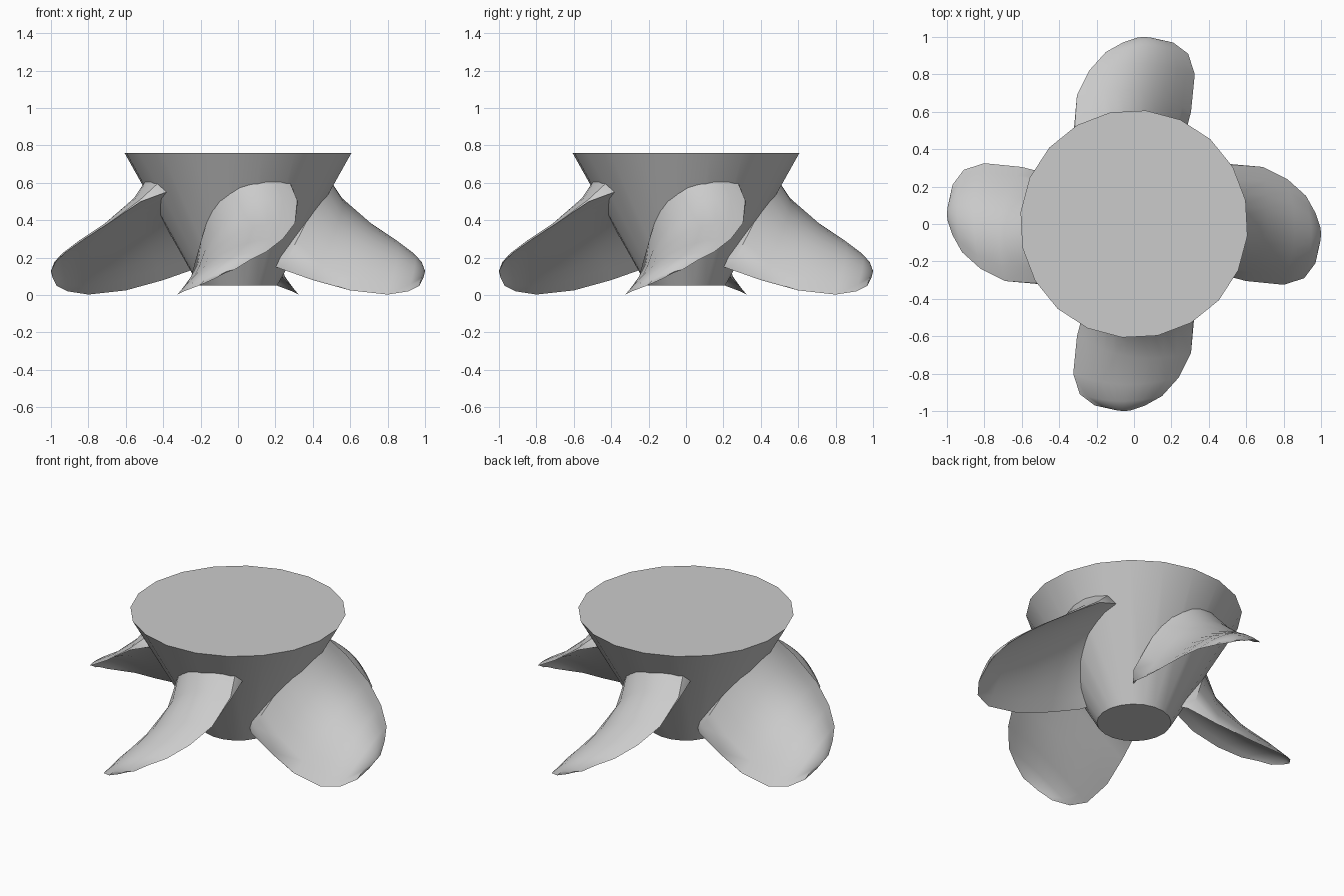
import bpy, bmesh, math
from mathutils import Vector, Matrix

if "Cube" in bpy.data.objects:
    bpy.data.objects.remove(bpy.data.objects["Cube"])

grey = bpy.data.materials.new("light_grey")
grey.diffuse_color = (0.6, 0.6, 0.6, 1)
grey.use_nodes = True
grey.node_tree.nodes["Principled BSDF"].inputs["Base Color"].default_value = grey.diffuse_color


def finish(bm, name, angle):
    bmesh.ops.remove_doubles(bm, verts=bm.verts, dist=0.0005)
    bmesh.ops.recalc_face_normals(bm, faces=bm.faces)
    me = bpy.data.meshes.new(name)
    bm.to_mesh(me)
    bm.free()
    me.materials.append(grey)
    ob = bpy.data.objects.new(name, me)
    bpy.context.collection.objects.link(ob)
    bpy.ops.object.select_all(action='DESELECT')
    ob.select_set(True)
    bpy.context.view_layer.objects.active = ob
    bpy.ops.object.shade_smooth_by_angle(angle=math.radians(angle))
    return ob


# Tapered hub
bm = bmesh.new()
bmesh.ops.create_cone(bm, cap_ends=True, segments=20, radius1=0.21, radius2=0.61,
                      depth=0.71, matrix=Matrix.Translation((0, 0, 0.405))
                      @ Matrix.Rotation(math.radians(-6), 4, 'Z'))
finish(bm, "hub", 40)

# Blade sections from root to tip: low edge, high edge (tangent, radius, height),
# bulge of the upper skin, bulge of the lower skin, edge thickness
SECTIONS = [
    ((-.12, .15, .17), (.25, .30, .57), .25, .03, .06),
    ((-.20, .23, .14), (.30, .385, .55), .30, .06, .07),
    ((-.25, .40, .08), (.32, .52, .50), .18, .08, .01),
    ((-.305, .60, .025), (.305, .69, .385), .125, .08, .0),
    ((-.325, .80, .003), (.24, .82, .30), .095, .065, .0),
    ((-.29, .91, .02), (.15, .92, .23), .065, .045, .0),
    ((-.21, .97, .05), (.06, .97, .185), .035, .02, .0),
    ((-.12, .99, .09), (-.02, .997, .135), .010, .004, .0),
]
BULGE = Vector((-.35, .5, .8)).normalized()
N = 10


def section_ring(low, high, upper, lower, edge):
    low, high = Vector(low), Vector(high)
    ring = []
    for side in (0, 1):
        for i in range(N + 1):
            s = i / N if side == 0 else 1 - i / N
            q = s ** 1.1
            arch = 4 * q * (1 - q)
            d = edge + (upper - edge) * arch if side == 0 else lower * arch
            ring.append(low.lerp(high, s) + BULGE * d)
    return ring


# Four swept blades
for k in range(4):
    bm = bmesh.new()
    spin = Matrix.Rotation(k * math.pi / 2, 3, 'Z')
    rings = [[bm.verts.new(spin @ Vector((p.x, -p.y, p.z))) for p in section_ring(*sec)]
             for sec in SECTIONS]
    m = len(rings[0])
    for a, b in zip(rings, rings[1:]):
        for i in range(m):
            j = (i + 1) % m
            bm.faces.new((a[i], a[j], b[j], b[i]))
    bm.faces.new(rings[0])
    bm.faces.new(rings[-1])
    finish(bm, "blade_%d" % (k + 1), 40)
